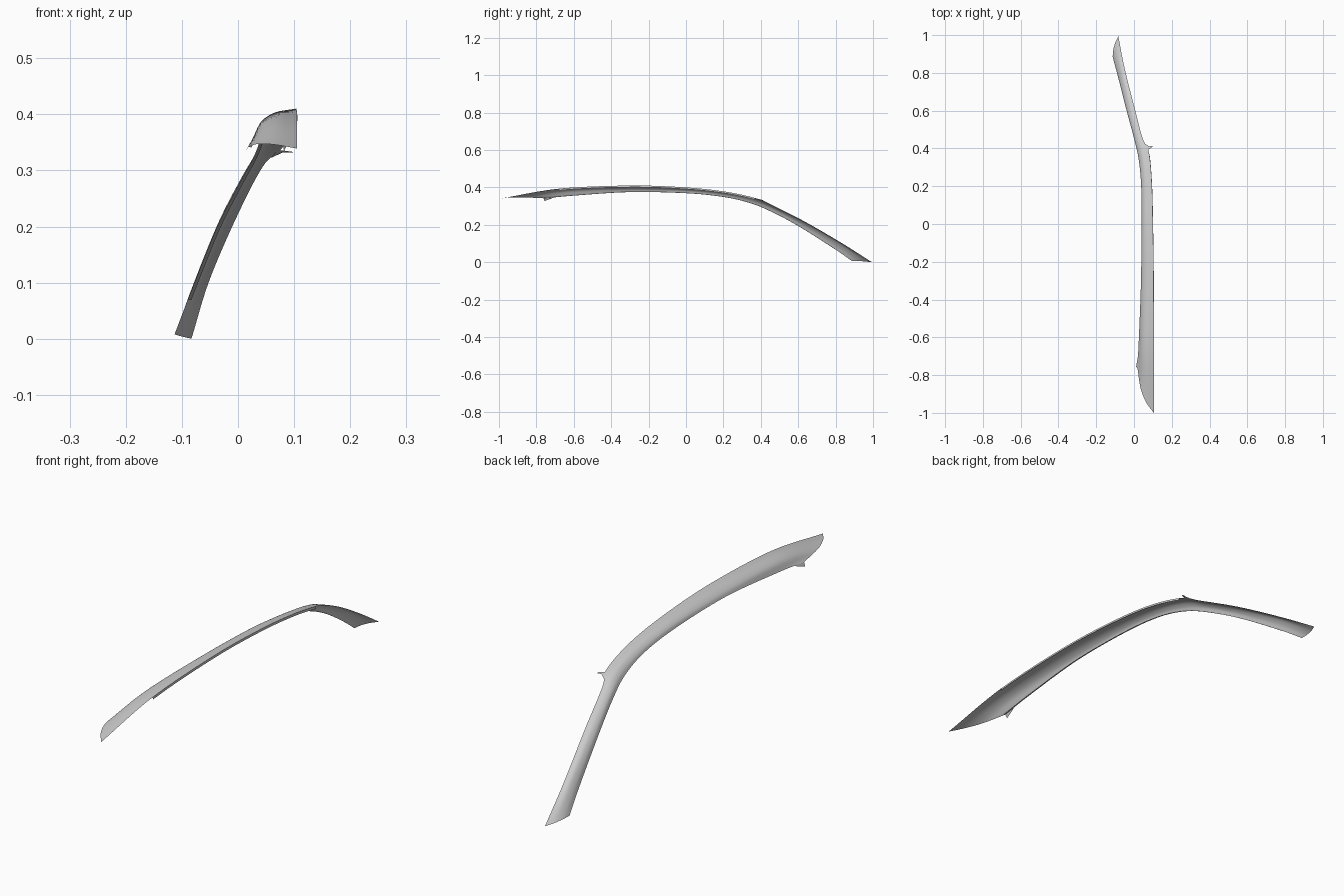
import bpy
from mathutils import Vector

if "Cube" in bpy.data.objects:
    bpy.data.objects.remove(bpy.data.objects["Cube"])

# Cross-sections of the rail, front end to pillar foot: outer edge -> inner edge
SECTIONS = [
    [(.018, -.76, .342), (.035, -.87, .347), (.065, -.945, .346), (.105, -1.0, .339)],
    [(.026, -.60, .357), (.040, -.63, .382), (.068, -.66, .394), (.105, -.68, .393)],
    [(.037, -.30, .376), (.046, -.30, .391), (.068, -.30, .404), (.104, -.30, .410)],
    [(.040, .00, .370), (.047, .00, .384), (.066, .00, .395), (.100, .00, .400)],
    [(.038, .20, .350), (.045, .20, .363), (.062, .21, .373), (.094, .22, .376)],
    [(.025, .34, .318), (.033, .35, .332), (.049, .365, .341), (.078, .385, .339)],
    [(.001, .45, .274), (.007, .46, .288), (.022, .465, .298), (.045, .455, .308)],
    [(-.039, .60, .195), (-.035, .615, .206), (-.022, .628, .215), (-.001, .63, .220)],
    [(-.085, .78, .081), (-.081, .80, .092), (-.069, .82, .102), (-.051, .83, .104)],
    [(-.113, .885, .008), (-.110, .92, .007), (-.100, .958, .004), (-.083, .995, .0)],
]


def smooth_path(points, steps):
    """Catmull-Rom curve through the points."""
    p = [Vector(q) for q in points]
    p = [2 * p[0] - p[1]] + p + [2 * p[-1] - p[-2]]
    out = []
    for i in range(1, len(p) - 2):
        a, b, c, d = p[i - 1:i + 3]
        for k in range(steps):
            t = k / steps
            out.append(.5 * (2 * b + (c - a) * t + (2 * a - 5 * b + 4 * c - d) * t * t
                             + (3 * b - a - 3 * c + d) * t ** 3))
    return out + [p[-2]]


def sheet(name, rows):
    """Open smooth surface through a grid of points."""
    n = len(rows[0])
    verts = [v for row in rows for v in row]
    faces = [(i * n + j, i * n + j + 1, (i + 1) * n + j + 1, (i + 1) * n + j)
             for i in range(len(rows) - 1) for j in range(n - 1)]
    mesh = bpy.data.meshes.new(name)
    mesh.from_pydata(verts, [], faces)
    mesh.polygons.foreach_set("use_smooth", [True] * len(faces))
    obj = bpy.data.objects.new(name, mesh)
    bpy.context.collection.objects.link(obj)
    return obj


# Main curved skin of roof rail and pillar
lines = [smooth_path(line, 8) for line in zip(*SECTIONS)]
rows = [smooth_path(r, 5) for r in zip(*lines)]
sheet("rail_skin", rows)

# Narrow turned-down lip along the inner edge of the roof part
inner = [r[-1] for r in rows if -.72 < r[-1].y < .37]
sheet("inner_lip", [[p, p + Vector((.001, 0, -.009))] for p in inner])

# Small return lip along the outer edge
outer = [r[0] for r in rows]
sheet("outer_lip", [[p, p + Vector((.006, 0, -.001))] for p in outer if p.y < .8])

# Pointed tip at the outer front corner
tip = outer[0]
sheet("corner_tip", [[tip, tip + Vector((-.007, .003, -.015))],
                     [outer[3], outer[3] + Vector((-.001, 0, -.002))]])

# Small locating tab where the roof meets the pillar
sheet("locating_tab", [[Vector((.058, .425, .322)), Vector((.070, .392, .336))],
                       [Vector((.080, .411, .332)), Vector((.084, .399, .335))],
                       [Vector((.098, .414, .332)), Vector((.098, .408, .333))]])
